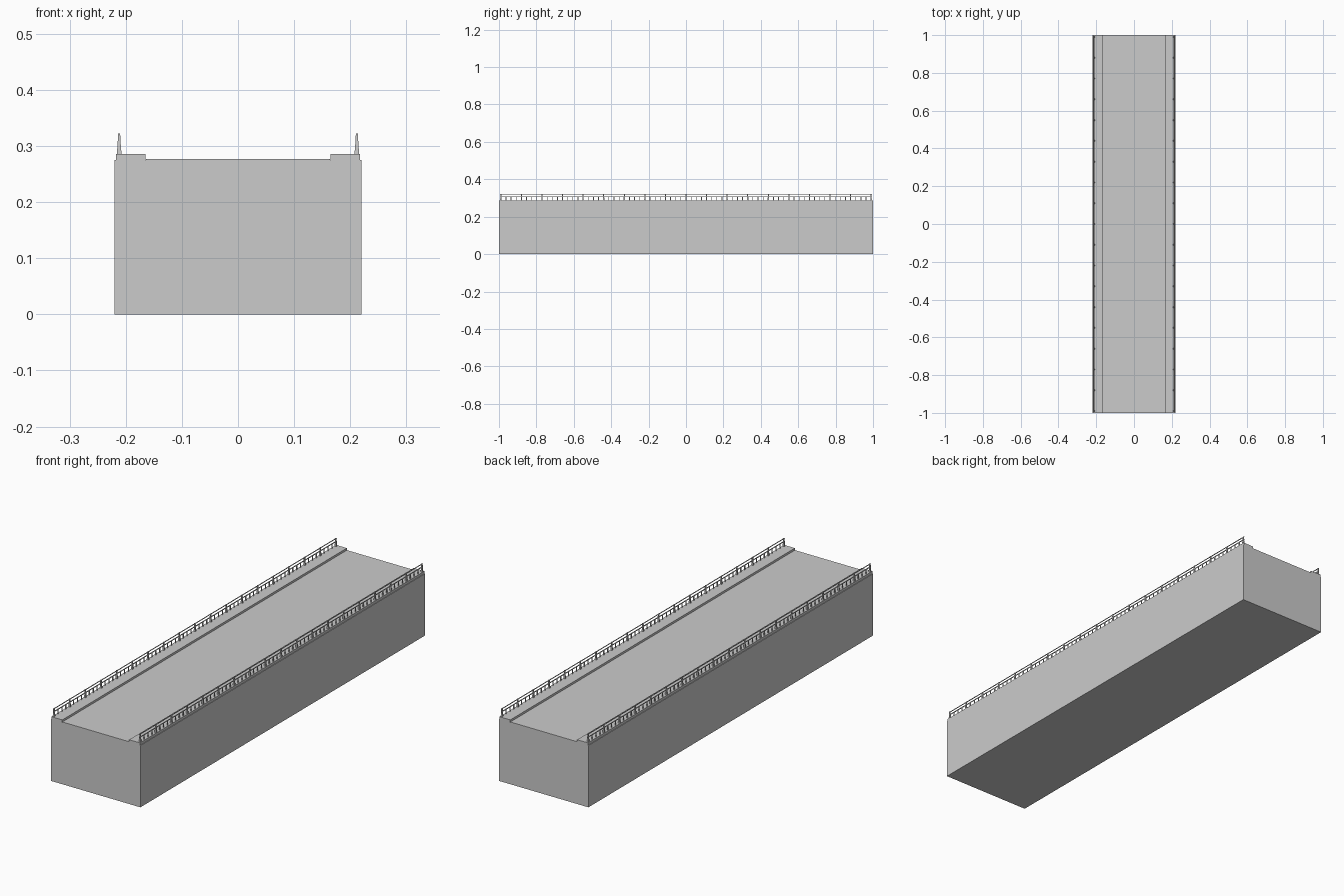
import bpy, bmesh

if "Cube" in bpy.data.objects:
    bpy.data.objects.remove(bpy.data.objects["Cube"])

L = 2.0
DECK_Z, WALK_Z, TOP_Z = 0.276, 0.286, 0.322
RAIL_X = 0.2118


def add_frustum(bm, c, z0, z1, base, top):
    """Box from z0 to z1 whose footprint changes from base to top."""
    lo, hi = [[bm.verts.new((c[0] + sx * s[0] / 2, c[1] + sy * s[1] / 2, z))
               for sx, sy in ((-1, -1), (1, -1), (1, 1), (-1, 1))]
              for z, s in ((z0, base), (z1, top))]
    bm.faces.new(lo[::-1])
    bm.faces.new(hi)
    for i in range(4):
        j = (i + 1) % 4
        bm.faces.new((lo[i], lo[j], hi[j], hi[i]))


def add_box(bm, c, z0, z1, size):
    add_frustum(bm, c, z0, z1, size, size)


def finish(bm, name):
    mesh = bpy.data.meshes.new(name)
    bm.to_mesh(mesh)
    bm.free()
    obj = bpy.data.objects.new(name, mesh)
    bpy.context.collection.objects.link(obj)


# solid embankment
bm = bmesh.new()
add_box(bm, (0, 0), 0, DECK_Z - 0.001, (0.44, L))
finish(bm, "embankment")

# road surface between the sidewalks
bm = bmesh.new()
add_box(bm, (0, 0), DECK_Z - 0.001, DECK_Z + 0.001, (0.328, L))
finish(bm, "road_surface")

for side, label in ((-1, "left"), (1, "right")):
    x = side * RAIL_X

    # raised sidewalk
    bm = bmesh.new()
    add_box(bm, (side * 0.191, 0), DECK_Z - 0.001, WALK_Z, (0.053, L))
    finish(bm, label + "_sidewalk")

    # tapered main posts: wide foot, slim shaft
    bm = bmesh.new()
    for i in range(19):
        y = -0.99 + i * 0.11
        add_frustum(bm, (x, y), WALK_Z, 0.300, (0.0085, 0.007), (0.006, 0.006))
        add_frustum(bm, (x, y), 0.300, TOP_Z, (0.006, 0.006), (0.0035, 0.005))
    finish(bm, label + "_posts")

    # long handrails
    bm = bmesh.new()
    for z, t in ((0.3195, 0.0025), (0.3065, 0.003)):
        add_box(bm, (x, 0), z - t / 2, z + t / 2, (0.003, 1.99))
    finish(bm, label + "_rails")

    # short balusters under the lower rail
    bm = bmesh.new()
    for i in range(18):
        for k in (1, 2, 3):
            add_box(bm, (x, -0.99 + i * 0.11 + k * 0.0275), WALK_Z, 0.3065,
                    (0.003, 0.004))
    finish(bm, label + "_balusters")
